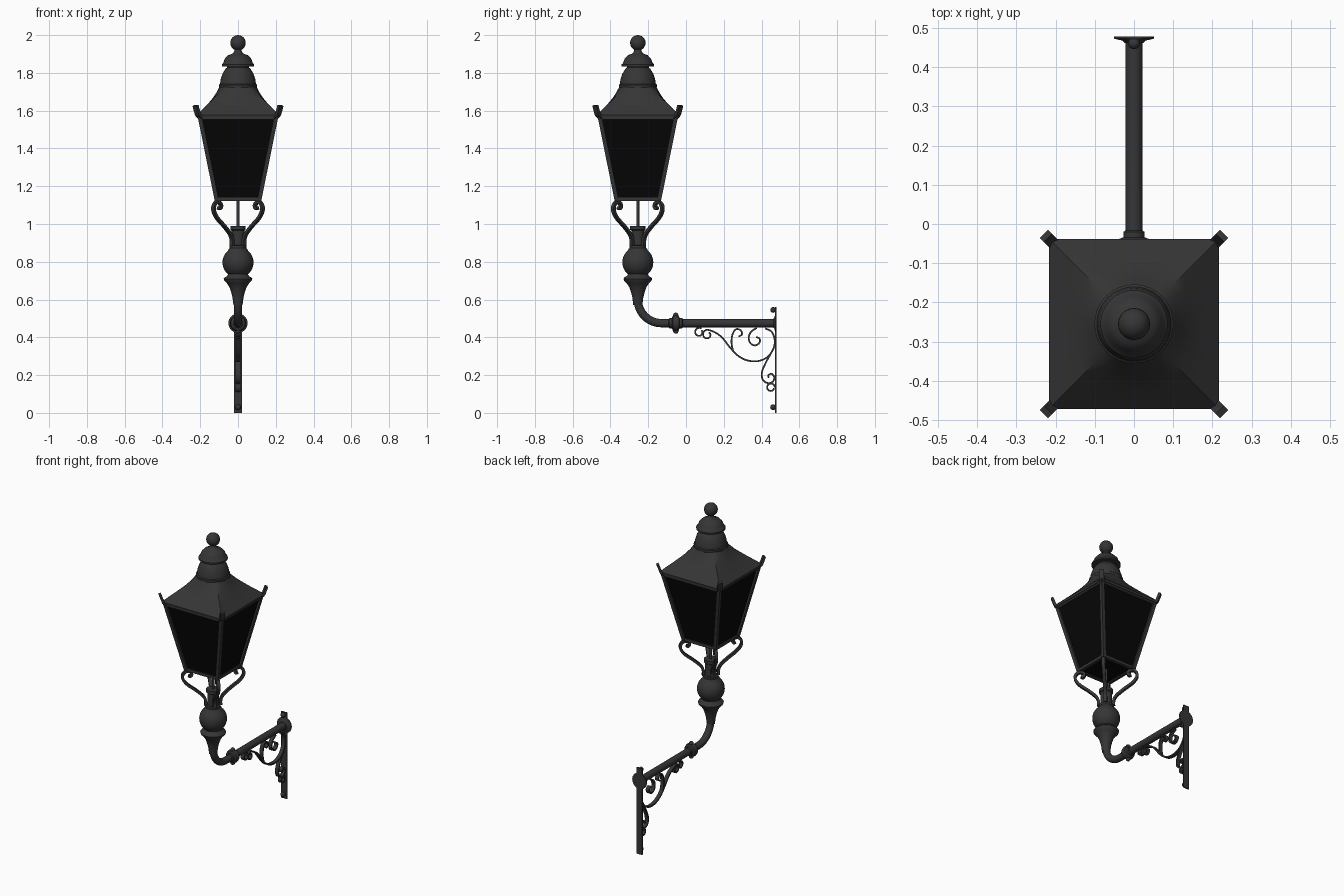
import bpy, bmesh, math
from mathutils import Vector

if "Cube" in bpy.data.objects:
    bpy.data.objects.remove(bpy.data.objects["Cube"])

AX = -0.255          # y of the lantern axis
ARM_Z = 0.475        # height of the horizontal arm


def material(name, rgb):
    m = bpy.data.materials.new(name)
    m.diffuse_color = (*rgb, 1)
    m.use_nodes = True
    m.node_tree.nodes["Principled BSDF"].inputs["Base Color"].default_value = m.diffuse_color
    return m


IRON = material("dark_iron", (0.036, 0.036, 0.036))
GLASS = material("black_glass", (0.002, 0.002, 0.002))


def finish(name, bm, mat=IRON, angle=40):
    bmesh.ops.recalc_face_normals(bm, faces=bm.faces)
    me = bpy.data.meshes.new(name)
    bm.to_mesh(me)
    bm.free()
    me.materials.append(mat)
    me.polygons.foreach_set("use_smooth", [True] * len(me.polygons))
    me.set_sharp_from_angle(angle=math.radians(angle))
    ob = bpy.data.objects.new(name, me)
    bpy.context.collection.objects.link(ob)
    return ob


def skin(bm, rings, cap_start=True, cap_end=True):
    vs = [[bm.verts.new(p) for p in r] for r in rings]
    n = len(vs[0])
    for a, b in zip(vs, vs[1:]):
        for i in range(n):
            bm.faces.new((a[i], a[(i + 1) % n], b[(i + 1) % n], b[i]))
    if cap_start:
        bm.faces.new(vs[0][::-1])
    if cap_end:
        bm.faces.new(vs[-1])


def circle(r, n=16):
    return [(r * math.cos(2 * math.pi * i / n), r * math.sin(2 * math.pi * i / n)) for i in range(n)]


def rect(a, b):
    return [(-a, -b), (a, -b), (a, b), (-a, b)]


def sweep(bm, path, side, section):
    """Sweep a section along a path; section x runs along the side vector."""
    path = [Vector(p) for p in path]
    rings = []
    for i, p in enumerate(path):
        t = (path[min(i + 1, len(path) - 1)] - path[max(i - 1, 0)]).normalized()
        s = Vector(side)
        s = (s - t * s.dot(t)).normalized()
        u = t.cross(s)
        rings.append([p + s * a + u * b for a, b in section])
    skin(bm, rings)


def smooth(pts, n=5):
    """Catmull-Rom curve through 2D points."""
    P = [Vector(p) for p in pts]
    P = [2 * P[0] - P[1]] + P + [2 * P[-1] - P[-2]]
    out = []
    for a, b, c, d in zip(P, P[1:], P[2:], P[3:]):
        for k in range(n):
            t = k / n
            out.append(0.5 * (2 * b + (c - a) * t + (2 * a - 5 * b + 4 * c - d) * t * t
                              + (3 * b - a - 3 * c + d) * t ** 3))
    return out + [P[-2]]


def lathe(name, profile, n=32):
    """Turn (radius, z) points round the lantern axis."""
    bm = bmesh.new()
    skin(bm, [[(x, AX + y, z) for x, y in circle(r, n)] for r, z in profile])
    return finish(name, bm)


def loft(name, levels, mat=IRON, n=32, top=True):
    """Stack (z, half size, squareness) sections: 0 is round, 1 is square."""
    bm, rings = bmesh.new(), []
    for z, h, s in levels:
        ring = []
        for x, y in circle(1, n):
            k = h * (1 - s + s / max(abs(x), abs(y)))
            ring.append((x * k, AX + y * k, z))
        rings.append(ring)
    skin(bm, rings, True, top)
    return finish(name, bm, mat, 30)


def ball(name, loc, r):
    bm = bmesh.new()
    bmesh.ops.create_uvsphere(bm, u_segments=20, v_segments=12, radius=r)
    bmesh.ops.translate(bm, vec=loc, verts=bm.verts)
    return finish(name, bm)


def arm_ring(name, profile, n=28):
    """Turn (radius, y) points round the horizontal arm."""
    bm = bmesh.new()
    skin(bm, [[(x, y, ARM_Z + z) for x, z in circle(r, n)] for r, y in profile])
    return finish(name, bm)


# Finial and vented crown
ball("finial_ball", (0, AX, 1.959), 0.041)
lathe("crown", [(0.10, 1.722), (0.101, 1.737), (0.095, 1.742), (0.092, 1.765), (0.082, 1.795),
                (0.066, 1.822), (0.058, 1.828), (0.058, 1.835), (0.086, 1.835), (0.086, 1.845),
                (0.078, 1.852), (0.070, 1.875), (0.052, 1.894), (0.034, 1.90), (0.026, 1.905),
                (0.020, 1.915), (0.018, 1.93)])

# Roof, round at the top and square at the eaves
loft("roof", [(1.564, 0.215, 1), (1.578, 0.217, 1), (1.584, 0.211, 1), (1.605, 0.19, 1),
              (1.635, 0.16, 0.95), (1.665, 0.135, 0.8), (1.695, 0.115, 0.5), (1.73, 0.096, 0)])

# Glass box
loft("glass_panes", [(1.128, 0.112, 1), (1.566, 0.201, 1)], GLASS, top=False)

# Lantern frame, corner horns and scrolled legs
frame, horns, legs = bmesh.new(), bmesh.new(), bmesh.new()
corners = [(1, 1), (-1, 1), (-1, -1), (1, -1)]
horn = smooth([(0.275, 1.56), (0.298, 1.578), (0.308, 1.60), (0.318, 1.628)])
leg = smooth([(0.045, 0.885), (0.046, 0.92), (0.062, 0.95), (0.105, 0.99), (0.155, 1.03), (0.18, 1.065),
              (0.181, 1.095), (0.162, 1.115), (0.138, 1.112), (0.128, 1.097), (0.135, 1.083), (0.148, 1.086)])
for i, (sx, sy) in enumerate(corners):
    nx, ny = corners[(i + 1) % 4]
    side = (-sy, sx, 0)
    d = math.sqrt(0.5)
    sweep(frame, [(0.112 * sx, AX + 0.112 * sy, 1.125), (0.202 * sx, AX + 0.202 * sy, 1.57)],
          (1, 0, 0), rect(0.011, 0.011))
    for h, z in ((0.112, 1.13), (0.200, 1.562)):
        sweep(frame, [(h * sx, AX + h * sy, z), (h * nx, AX + h * ny, z)], (0, 0, 1), rect(0.009, 0.010))
    sweep(horns, [(r * d * sx, AX + r * d * sy, z) for r, z in horn], side, rect(0.015, 0.008))
    sweep(legs, [(r * d * sx, AX + r * d * sy, z) for r, z in leg], side, rect(0.010, 0.008))
finish("lantern_frame", frame)
finish("corner_horns", horns)
finish("scrolled_legs", legs)

# Stem under the lantern: thin rod, socket, ball, flared ring and taper
lathe("gas_rod", [(0.008, 0.98), (0.008, 1.13)], 12)
lathe("socket", [(0.034, 0.87), (0.034, 0.965), (0.041, 0.97), (0.041, 0.99)])
ball_part = [(0.082 * math.cos(a), 0.797 + 0.082 * math.sin(a))
             for a in (math.radians(-50 + 10 * k) for k in range(11))]
lathe("stem", [(0.024, 0.57), (0.029, 0.61), (0.036, 0.638), (0.045, 0.665), (0.058, 0.685), (0.073, 0.70),
               (0.076, 0.71), (0.070, 0.718), (0.058, 0.724)] + ball_part +
      [(0.05, 0.868), (0.044, 0.872), (0.044, 0.885), (0.034, 0.888)])

# Bent pipe to the wall
R = 0.125
bend = [(0, AX + R - R * math.cos(a), ARM_Z + R - R * math.sin(a))
        for a in (math.radians(7.5 * k) for k in range(13))]
bm = bmesh.new()
sweep(bm, [(0, AX, 0.66)] + bend + [(0, 0.475, ARM_Z)], (1, 0, 0), circle(0.022, 20))
finish("bent_pipe", bm)

# Collar on the pipe with two studs
arm_ring("pipe_collar", [(0.021, -0.092), (0.027, -0.088), (0.027, -0.075), (0.038, -0.07), (0.043, -0.054),
                         (0.038, -0.038), (0.027, -0.034), (0.027, -0.02), (0.021, -0.016)])
for k in (1, -1):
    ball("collar_stud", (0, -0.054, ARM_Z + 0.042 * k), 0.014)

# Wall plate, round flange and bolts
bm = bmesh.new()
sweep(bm, [(0, 0.4755, 0), (0, 0.4755, 0.56)], (1, 0, 0), rect(0.02, 0.0035))
finish("wall_plate", bm)
arm_ring("wall_flange", [(0.024, 0.462), (0.030, 0.468), (0.051, 0.473), (0.051, 0.479)])
for z in (0.03, 0.545):
    ball("plate_bolt", (0, 0.461, z), 0.015)

# Scrollwork between the arm and the wall plate, as (y, z) paths
def spiral(cy, cz, r0, r1, a0, a1, n=16):
    return [(cy + (r0 + (r1 - r0) * k / n) * math.cos(math.radians(a0 + (a1 - a0) * k / n)),
             cz + (r0 + (r1 - r0) * k / n) * math.sin(math.radians(a0 + (a1 - a0) * k / n)))
            for k in range(n + 1)]


scrolls = [
    spiral(0.07, 0.427, 0.024, 0.016, 60, 400),
    spiral(0.113, 0.414, 0.014, 0.026, 420, 90)
    + [(0.15, 0.428), (0.19, 0.40), (0.23, 0.35), (0.27, 0.307), (0.32, 0.279), (0.38, 0.274), (0.43, 0.295),
       (0.463, 0.34), (0.469, 0.39), (0.453, 0.43), (0.42, 0.447)],
    [(0.375, 0.45), (0.345, 0.43), (0.332, 0.40), (0.34, 0.37), (0.365, 0.357), (0.388, 0.37),
     (0.39, 0.392), (0.372, 0.402)],
    [(0.25, 0.325), (0.241, 0.37), (0.246, 0.415), (0.265, 0.443), (0.29, 0.437), (0.296, 0.415), (0.278, 0.404)],
    [(0.45, 0.315), (0.422, 0.265), (0.402, 0.215), (0.407, 0.175), (0.435, 0.157), (0.461, 0.167),
     (0.467, 0.19), (0.453, 0.207), (0.436, 0.199), (0.438, 0.186)],
    spiral(0.449, 0.135, 0.021, 0.018, 0, 345),
]
bm = bmesh.new()
for s in scrolls:
    sweep(bm, [(0, p[0], p[1]) for p in smooth(s, 4)], (1, 0, 0), rect(0.012, 0.0045))
finish("wall_scrollwork", bm)
